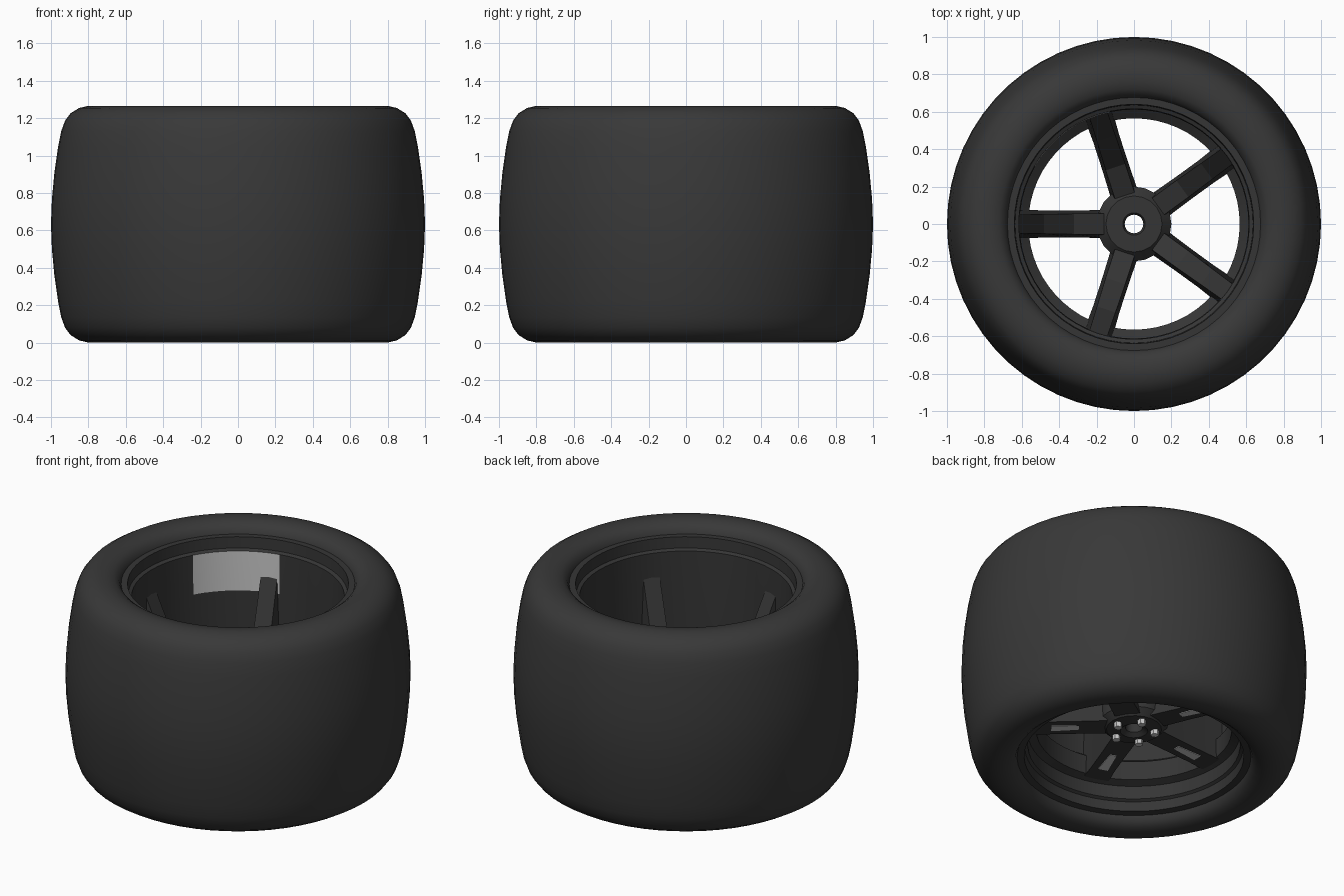
import bpy, bmesh, math
from mathutils import Matrix

if "Cube" in bpy.data.objects:
    bpy.data.objects.remove(bpy.data.objects["Cube"])

def mat(name, c):
    m = bpy.data.materials.new(name)
    m.diffuse_color = (c, c, c, 1)
    m.use_nodes = True
    m.node_tree.nodes["Principled BSDF"].inputs["Base Color"].default_value = m.diffuse_color
    return m

RUBBER = mat("dark_rubber", 0.04)
METAL = mat("dark_metal", 0.036)
LIGHT = mat("light_grey", 0.58)

def finish(bm, name, mats, smooth=True):
    bmesh.ops.recalc_face_normals(bm, faces=bm.faces)
    me = bpy.data.meshes.new(name)
    bm.to_mesh(me)
    bm.free()
    ob = bpy.data.objects.new(name, me)
    bpy.context.collection.objects.link(ob)
    for m in mats:
        me.materials.append(m)
    if smooth:
        bpy.ops.object.select_all(action='DESELECT')
        ob.select_set(True)
        bpy.context.view_layer.objects.active = ob
        bpy.ops.object.shade_smooth_by_angle(angle=math.radians(35))
    return ob

def lathe(name, profile, mats, seg=60):
    """Revolve a closed (radius, z) loop around z."""
    bm = bmesh.new()
    rings = []
    for i in range(seg):
        a = 2 * math.pi * i / seg
        rings.append([bm.verts.new((r * math.cos(a), r * math.sin(a), z)) for r, z in profile])
    n = len(profile)
    for i in range(seg):
        A, B = rings[i], rings[(i + 1) % seg]
        for j in range(n):
            k = (j + 1) % n
            bm.faces.new((A[j], B[j], B[k], A[k]))
    return finish(bm, name, mats)

def prism(name, sections, mats, angle):
    """Loft of 4-point sections (r, z_low, z_high, half_low, half_high) along a spoke."""
    bm = bmesh.new()
    loops = [[bm.verts.new(p) for p in ((r, -wl, zl), (r, wl, zl), (r, wh, zh), (r, -wh, zh))]
             for r, zl, zh, wl, wh in sections]
    for A, B in zip(loops, loops[1:]):
        for j in range(4):
            k = (j + 1) % 4
            bm.faces.new((A[j], A[k], B[k], B[j]))
    bm.faces.new(loops[0])
    bm.faces.new(loops[-1])
    bm.transform(Matrix.Rotation(angle, 4, 'Z'))
    return finish(bm, name, mats, False)

H = 1.266
# tyre: lower half of the section, mirrored to the top
half = [(0.665, 0.14), (0.675, 0.07), (0.69, 0.035), (0.72, 0.012), (0.76, 0.002), (0.80, 0.0),
        (0.85, 0.012), (0.895, 0.04), (0.925, 0.08), (0.945, 0.135), (0.962, 0.22),
        (0.982, 0.36), (0.995, 0.50)]
lathe("tyre", half + [(1.0, H / 2)] + [(r, H - z) for r, z in reversed(half)], [RUBBER])

# rim barrel with stepped lips at both ends
inner = [(0.612, 0.30), (0.614, 0.14), (0.632, 0.13), (0.636, 0.07), (0.677, 0.065)]
top = [(0.677, 1.20), (0.64, 1.20), (0.636, 1.13), (0.616, 1.12), (0.612, 0.87)]
barrel = lathe("rim_barrel", inner + [(0.667, 0.14), (0.667, 1.12)] + top, [METAL, LIGHT])
for p in barrel.data.polygons:      # pale worn area high on the inner wall
    a = math.degrees(math.atan2(p.center.y, p.center.x))
    if 102 < a < 148 and 0.86 < p.center.z < 1.12 and math.hypot(p.center.x, p.center.y) < 0.63:
        p.material_index = 1

# flat ring that carries the spokes
lathe("face_ring", [(0.565, 0.24), (0.62, 0.22), (0.62, 0.40), (0.565, 0.36)], [METAL])

# hub with centre bore
lathe("hub", [(0.05, 0.26), (0.08, 0.24), (0.16, 0.25), (0.20, 0.29), (0.20, 0.40),
              (0.15, 0.45), (0.06, 0.45), (0.05, 0.43)], [METAL], 20)

for i in range(5):
    a = math.pi + i * 2 * math.pi / 5
    # spoke with a rib rising towards the barrel
    prism(f"spoke_{i+1}", [(0.16, 0.26, 0.44, 0.075, 0.055),
                           (0.32, 0.25, 0.51, 0.072, 0.055),
                           (0.48, 0.24, 0.68, 0.072, 0.052),
                           (0.615, 0.23, 0.97, 0.078, 0.05)], [METAL], a)
    # pale inlay on the face of the spoke
    prism(f"spoke_inlay_{i+1}", [(0.32, 0.246, 0.252, 0.02, 0.02),
                                 (0.48, 0.236, 0.242, 0.03, 0.03)], [LIGHT], a)
    # wheel nuts between the spokes
    b = a + math.pi / 5
    bm = bmesh.new()
    bmesh.ops.create_cone(bm, cap_ends=True, segments=6, radius1=0.024, radius2=0.024, depth=0.05,
                          matrix=Matrix.Translation((0.12 * math.cos(b), 0.12 * math.sin(b), 0.24)))
    finish(bm, f"wheel_nut_{i+1}", [LIGHT], False)
